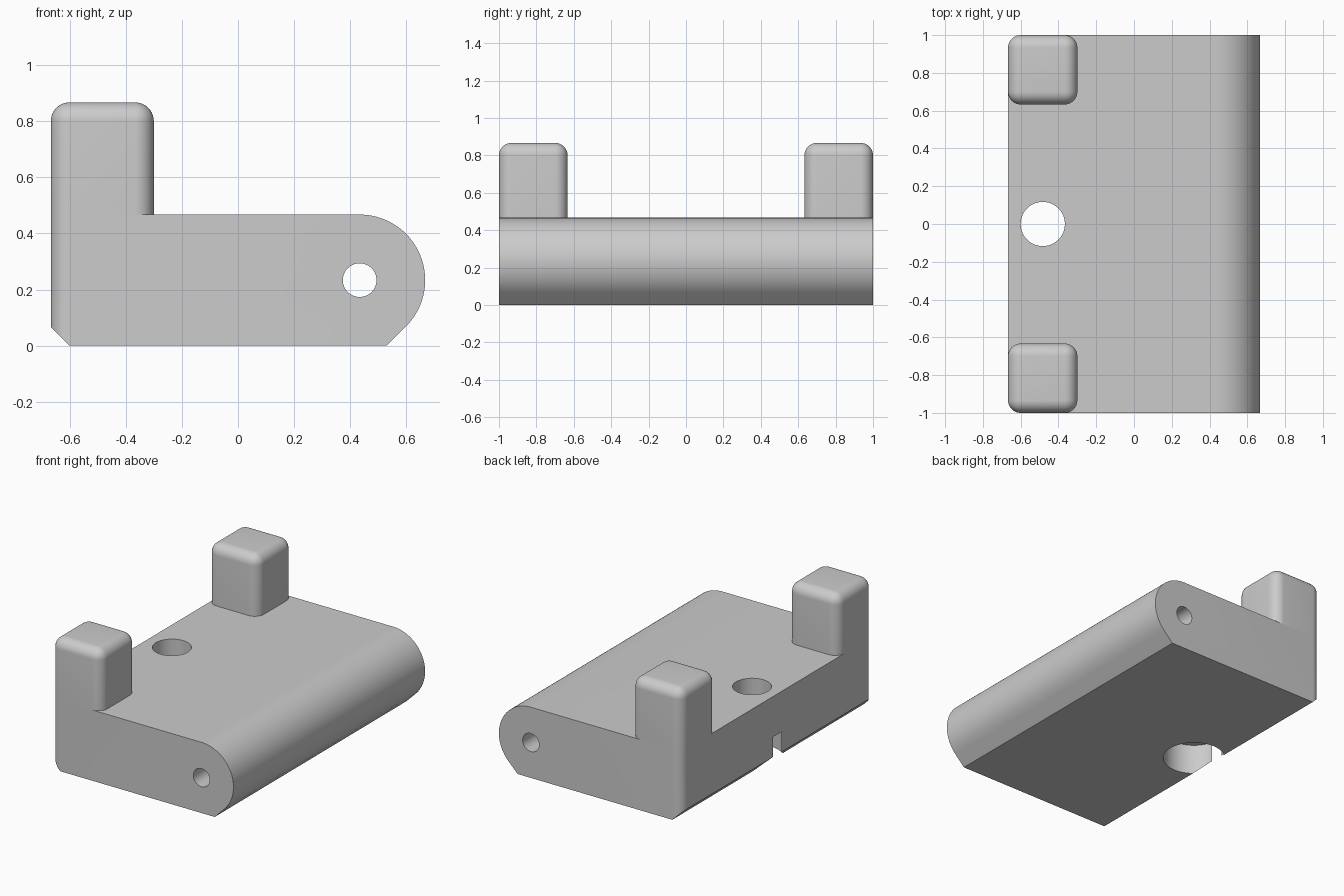
import bpy, bmesh, math
from mathutils import Matrix, Vector

if "Cube" in bpy.data.objects:
    bpy.data.objects.remove(bpy.data.objects["Cube"])

LEFT, RIGHT, TOP = -0.667, 0.667, 0.467
FILLET, R = 0.067, 0.2335
PIN_X = RIGHT - R
BORE_X = -0.483

grey = bpy.data.materials.new("plain grey")
grey.use_nodes = True
colour = (0.6, 0.6, 0.6, 1)
grey.diffuse_color = colour
grey.node_tree.nodes["Principled BSDF"].inputs["Base Color"].default_value = colour


def add_object(name, bm):
    bmesh.ops.recalc_face_normals(bm, faces=bm.faces)
    mesh = bpy.data.meshes.new(name)
    bm.to_mesh(mesh)
    bm.free()
    mesh.materials.append(grey)
    obj = bpy.data.objects.new(name, mesh)
    bpy.context.collection.objects.link(obj)
    return obj


def extrude(name, points, direction):
    bm = bmesh.new()
    face = bm.faces.new([bm.verts.new(p) for p in points])
    out = bmesh.ops.extrude_face_region(bm, geom=[face])
    moved = [v for v in out["geom"] if isinstance(v, bmesh.types.BMVert)]
    bmesh.ops.translate(bm, verts=moved, vec=direction)
    return add_object(name, bm)


def circle(cx, cy, r, start, end, steps):
    angles = [math.radians(start + (end - start) * i / steps) for i in range(steps + 1)]
    return [(cx + r * math.cos(a), cy + r * math.sin(a)) for a in angles]


def cylinder(name, r, depth, matrix):
    bm = bmesh.new()
    bmesh.ops.create_cone(bm, cap_ends=True, segments=64, radius1=r, radius2=r,
                          depth=depth, matrix=matrix)
    return add_object(name, bm)


def combine(target, tool, operation):
    mod = target.modifiers.new(operation, "BOOLEAN")
    mod.operation, mod.solver, mod.object = operation, "EXACT", tool
    bpy.context.view_layer.objects.active = target
    bpy.ops.object.modifier_apply(modifier=mod.name)
    bpy.data.objects.remove(tool)


def smooth(obj):
    obj.data.shade_smooth()
    obj.data.set_sharp_from_angle(angle=math.radians(30))


# Body: side profile with a round nose and chamfered bottom edges
profile = [(-0.8, 0.2), (-0.8, TOP)] + circle(PIN_X, R, R, 90, -45, 36)
profile += [(0.53, 0), (-0.6, 0)]
body = extrude("body", [(x, -1.2, z) for x, z in profile], Vector((0, 2.4, 0)))

# Plan outline with two rounded corners trims the ends and the left edge
inner = LEFT + FILLET
plan = [(1, -1), (1, 1)] + circle(inner, 1 - FILLET, FILLET, 90, 180, 10)
plan += circle(inner, FILLET - 1, FILLET, 180, 270, 10)
outline = extrude("outline", [(x, y, -0.2) for x, y in plan], Vector((0, 0, 1)))
combine(body, outline, "INTERSECT")

# Pin hole along the nose, vertical bolt hole and its counterbore
along_y = Matrix.Translation((PIN_X, 0, R)) @ Matrix.Rotation(math.pi / 2, 4, "X")
combine(body, cylinder("pin_hole", 0.06, 3, along_y), "DIFFERENCE")
combine(body, cylinder("bolt_hole", 0.117, 2, Matrix.Translation((BORE_X, 0, 0))), "DIFFERENCE")
combine(body, cylinder("counterbore", 0.19, 0.4, Matrix.Translation((BORE_X, 0, 0))), "DIFFERENCE")
smooth(body)

# Rounded posts on the two left corners
WIDTH, HEIGHT = 0.367, 0.4
for name, side in (("front_post", -1), ("back_post", 1)):
    centre = (LEFT + WIDTH / 2, side * (1 - WIDTH / 2), TOP + HEIGHT / 2)
    bm = bmesh.new()
    bmesh.ops.create_cube(bm, size=1, matrix=Matrix.Translation(centre)
                          @ Matrix.Diagonal((WIDTH, WIDTH, HEIGHT, 1)))
    bottom = [f for f in bm.faces if f.normal.z < -0.9 or f.calc_center_median().z < TOP + 0.01]
    bmesh.ops.delete(bm, geom=bottom, context="FACES_ONLY")
    edges = [e for e in bm.edges if max(v.co.z for v in e.verts) > TOP + 0.1]
    bmesh.ops.bevel(bm, geom=edges, offset=FILLET, segments=10, profile=0.5,
                    affect="EDGES", clamp_overlap=True)
    smooth(add_object(name, bm))
